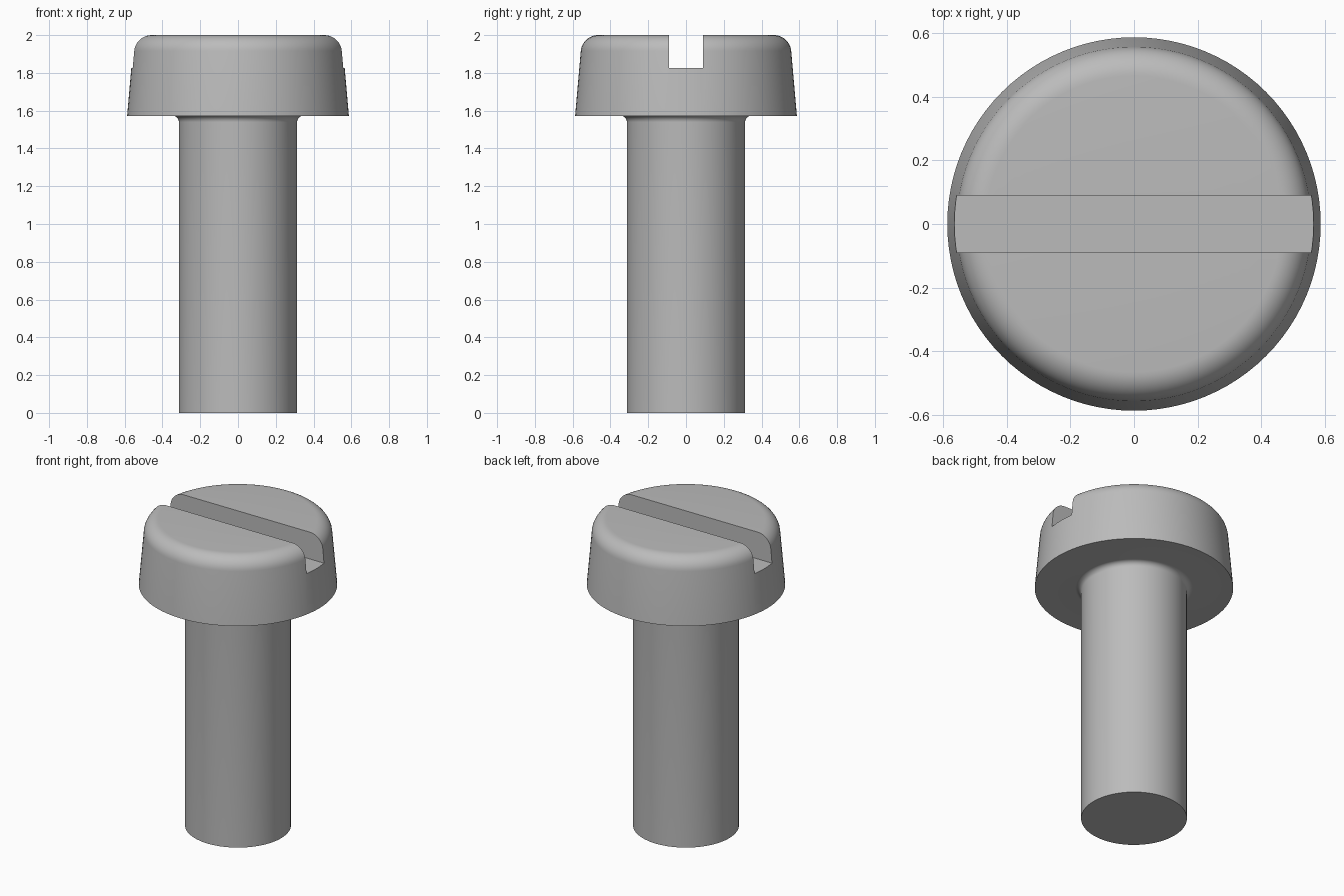
import bpy
import bmesh
from math import sin, cos, pi, radians

if "Cube" in bpy.data.objects:
    bpy.data.objects.remove(bpy.data.objects["Cube"], do_unlink=True)

SEGMENTS = 96
SHANK_R, HEAD_R, HEAD_Z, TOP_Z = 0.313, 0.587, 1.573, 2.0
SLOT_WIDTH, SLOT_Z = 0.18, 1.825
DRAFT = radians(5)

steel = bpy.data.materials.new("grey_steel")
steel.use_nodes = True
grey = (0.5, 0.5, 0.5, 1)
steel.diffuse_color = grey
steel.node_tree.nodes["Principled BSDF"].inputs["Base Color"].default_value = grey


def arc(cx, cz, radius, start, end, steps=10):
    """Points of a circular arc in the profile plane."""
    angles = [start + (end - start) * i / steps for i in range(steps + 1)]
    return [(cx + radius * cos(a), cz + radius * sin(a)) for a in angles]


def lathe(name, profile):
    """Revolve a radius/height profile, which starts and ends on the axis."""
    bm = bmesh.new()
    verts = [bm.verts.new((r, 0, z)) for r, z in profile]
    edges = [bm.edges.new(pair) for pair in zip(verts, verts[1:])]
    bmesh.ops.spin(bm, geom=verts + edges, cent=(0, 0, 0), axis=(0, 0, 1),
                   angle=2 * pi, steps=SEGMENTS, use_duplicate=False)
    bmesh.ops.remove_doubles(bm, verts=bm.verts, dist=0.0001)
    bmesh.ops.recalc_face_normals(bm, faces=bm.faces)
    mesh = bpy.data.meshes.new(name)
    bm.to_mesh(mesh)
    bm.free()
    obj = bpy.data.objects.new(name, mesh)
    bpy.context.collection.objects.link(obj)
    return obj


# Shank, small fillet under the head, tapered head with rounded rim
fillet, rim = 0.034, 0.092
rim_centre = HEAD_R - 0.03 - rim * cos(DRAFT)
profile = [(0, 0), (SHANK_R, 0)]
profile += arc(SHANK_R + fillet, HEAD_Z - fillet, fillet, pi, pi / 2)
profile += [(HEAD_R, HEAD_Z)]
profile += arc(rim_centre, TOP_Z - rim, rim, DRAFT, pi / 2)
profile += [(0, TOP_Z)]
screw = lathe("slotted_screw", profile)
screw.data.materials.append(steel)

# Straight driver slot across the head
height = 0.5
bpy.ops.mesh.primitive_cube_add(size=1, location=(0, 0, SLOT_Z + height / 2))
cutter = bpy.context.object
cutter.name = "slot_cutter"
cutter.scale = (2, SLOT_WIDTH, height)
cutter.data.materials.append(steel)
cutter.hide_render = True

bpy.ops.object.select_all(action="DESELECT")
screw.select_set(True)
bpy.context.view_layer.objects.active = screw
slot = screw.modifiers.new("driver_slot", "BOOLEAN")
slot.operation = "DIFFERENCE"
slot.solver = "EXACT"
slot.object = cutter
bpy.ops.object.modifier_apply(modifier=slot.name)
bpy.data.objects.remove(cutter, do_unlink=True)

bpy.ops.object.shade_smooth_by_angle(angle=radians(30))
